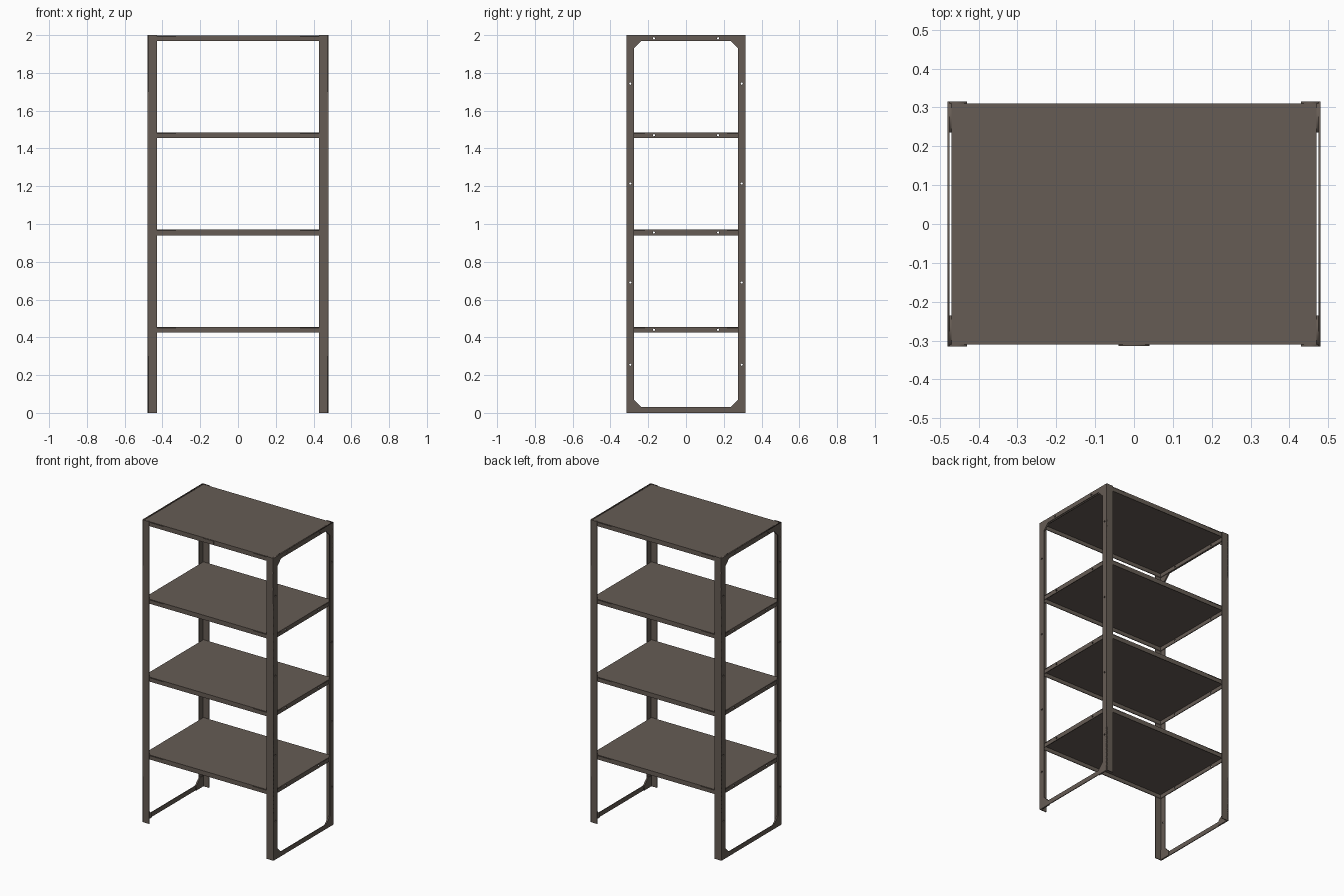
import bpy, math
from mathutils import Matrix

if "Cube" in bpy.data.objects:
    bpy.data.objects.remove(bpy.data.objects["Cube"])

steel = bpy.data.materials.new("brown grey steel")
steel.diffuse_color = (0.133, 0.107, 0.089, 1)
steel.use_nodes = True
steel.node_tree.nodes["Principled BSDF"].inputs["Base Color"].default_value = steel.diffuse_color


def plate(name, loops, thick, matrix):
    """Flat sheet from an outline plus holes, extruded about its own plane."""
    cu = bpy.data.curves.new(name, 'CURVE')
    cu.dimensions, cu.fill_mode = '2D', 'BOTH'
    cu.extrude = thick / 2
    for pts in loops:
        s = cu.splines.new('POLY')
        s.points.add(len(pts) - 1)
        for p, (u, v) in zip(s.points, pts):
            p.co = (u, v, 0, 1)
        s.use_cyclic_u = True
    tmp = bpy.data.objects.new(name, cu)
    bpy.context.collection.objects.link(tmp)
    bpy.context.view_layer.update()
    me = bpy.data.meshes.new_from_object(
        tmp.evaluated_get(bpy.context.evaluated_depsgraph_get()))
    bpy.data.objects.remove(tmp)
    me.transform(matrix)
    me.materials.clear()
    me.materials.append(steel)
    ob = bpy.data.objects.new(name, me)
    bpy.context.collection.objects.link(ob)
    return ob


def rect(u0, u1, v0, v1):
    return [(u0, v0), (u1, v0), (u1, v1), (u0, v1)]


def hole(u, v, r=0.006):
    return [(u + r * math.cos(a * math.pi / 4), v + r * math.sin(a * math.pi / 4))
            for a in range(8)]


def facing_x(x):   # sheet (u, v) -> (y, z)
    return Matrix(((0, 0, 1, x), (1, 0, 0, 0), (0, 1, 0, 0), (0, 0, 0, 1)))


def facing_y(y):   # sheet (u, v) -> (x, z)
    return Matrix(((1, 0, 0, 0), (0, 0, -1, y), (0, 1, 0, 0), (0, 0, 0, 1)))


W, D, H = 0.48, 0.315, 2.0
T = 0.005
RIM = 0.03
SHELVES = [0.455, 0.97, 1.485, 1.998]
post_holes = [hole(y, z) for y in (-0.295, 0.295) for z in (0.255, 0.69, 1.215, 1.743)]

# Side frames: post webs, top and bottom bars and chamfered corners in one sheet
a, c = 0.275, 0.04
opening = [(-a + c, RIM), (a - c, RIM), (a, RIM + c), (a, H - RIM - c),
           (a - c, H - RIM), (-a + c, H - RIM), (-a, H - RIM - c), (-a, RIM + c)]
top_holes = [hole(y, SHELVES[-1] - RIM / 2) for y in (-0.17, 0.17)]
for side, sx in (("left", -1), ("right", 1)):
    plate(f"{side}_side_frame", [rect(-D, D, 0, H), opening] + post_holes + top_holes,
          T, facing_x(sx * (W - T / 2)))
    # Post flanges that wrap the front and back
    for end, sy in (("front", -1), ("back", 1)):
        plate(f"{end}_{side}_post_flange", [rect(*sorted((sx * 0.43, sx * W)), 0, H)],
              T, facing_y(sy * (D - T / 2)))
        # Corner gussets behind the frame
        for level, z, sz in (("lower", 0, 1), ("upper", H, -1)):
            tri = [(sy * 0.31, z), (sy * 0.235, z), (sy * 0.235, z + sz * RIM),
                   (sy * a, z + sz * (RIM + c)), (sy * 0.31, z + sz * (RIM + c))]
            plate(f"{level}_{end}_{side}_gusset", [tri], T, facing_x(sx * (W - 1.5 * T)))

# Shelves: a top sheet with folded-down rims, open underneath
sx_, sy_ = 0.47, 0.31
for i, z in enumerate(SHELVES, 1):
    plate(f"shelf_{i}_top", [rect(-sx_, sx_, -sy_, sy_)], T,
          Matrix.Translation((0, 0, z - T / 2)))
    for s, side, end in ((-1, "left", "front"), (1, "right", "back")):
        plate(f"shelf_{i}_{side}_rim",
              [rect(-sy_, sy_, z - RIM, z - T)] + [hole(y, z - RIM / 2) for y in (-0.17, 0.17)],
              T, facing_x(s * (sx_ - T / 2)))
        plate(f"shelf_{i}_{end}_rim", [rect(-sx_ + T, sx_ - T, z - RIM, z - T)],
              T, facing_y(s * (sy_ - T / 2)))

# Small plain plate on the front of the top shelf
plate("front_plate", [rect(-0.04, 0.04, 1.972, 1.996)], 0.004, facing_y(-0.312))
